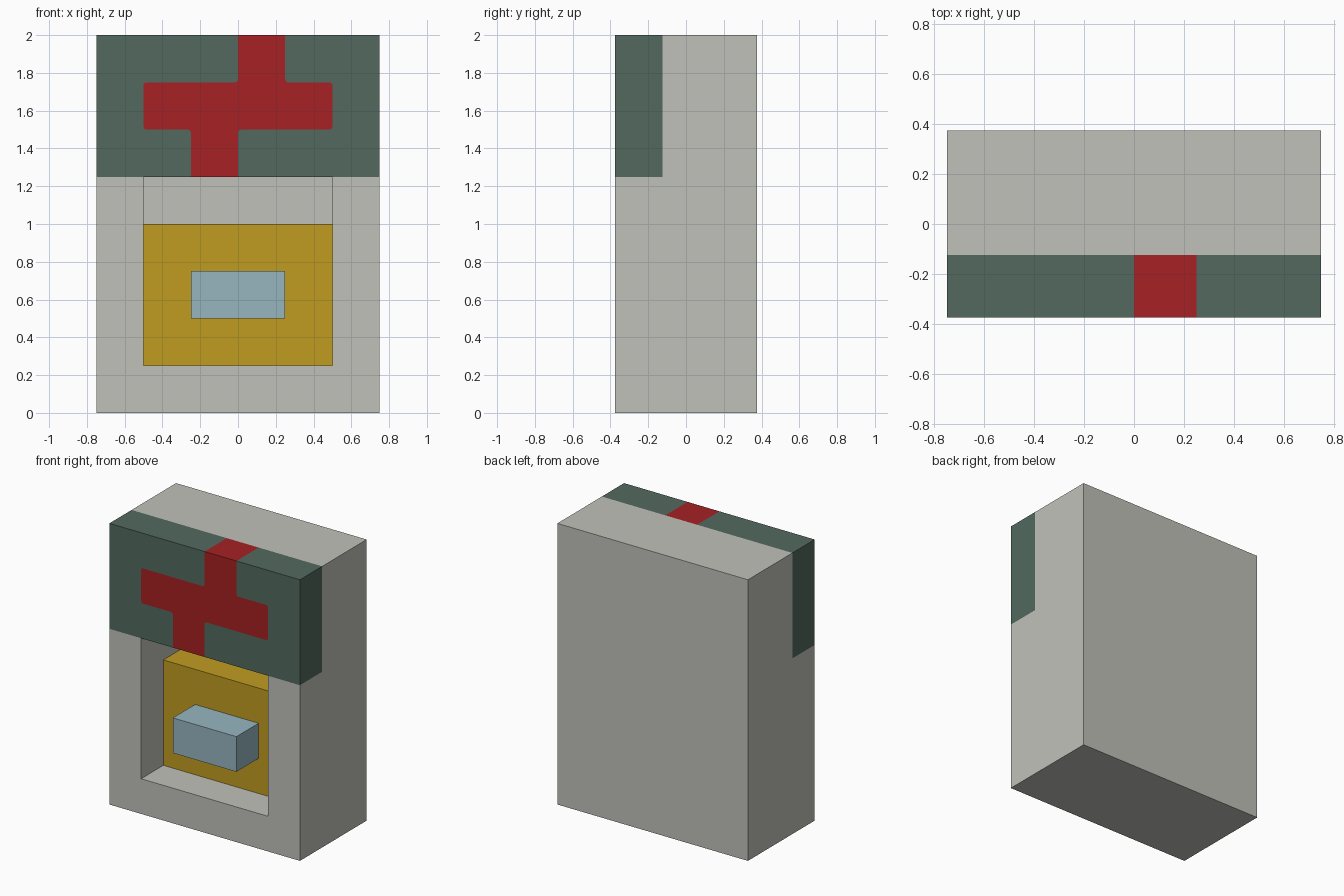
import bpy, bmesh
from mathutils import Vector

if "Cube" in bpy.data.objects:
    bpy.data.objects.remove(bpy.data.objects["Cube"], do_unlink=True)


def material(name, rgb):
    # 8-bit sRGB to linear
    lin = [(c / 255 / 12.92) if c < 11 else ((c / 255 + 0.055) / 1.055) ** 2.4 for c in rgb]
    m = bpy.data.materials.new(name)
    m.use_nodes = True
    m.diffuse_color = (*lin, 1)
    bsdf = next(n for n in m.node_tree.nodes if n.type == 'BSDF_PRINCIPLED')
    bsdf.inputs["Base Color"].default_value = (*lin, 1)
    return m


GREY = material("light grey", (192, 193, 186))
GREEN = material("dark green", (82, 105, 95))
RED = material("red", (166, 33, 35))
YELLOW = material("mustard yellow", (192, 156, 33))
BLUE = material("pale blue", (151, 182, 192))


def box_bmesh(lo, hi):
    bm = bmesh.new()
    bmesh.ops.create_cube(bm, size=1)
    lo, hi = Vector(lo), Vector(hi)
    for v in bm.verts:
        v.co = (lo + hi) / 2 + v.co * (hi - lo)
    return bm


def finish(bm, name, mats):
    me = bpy.data.meshes.new(name)
    bm.to_mesh(me)
    bm.free()
    for m in mats:
        me.materials.append(m)
    ob = bpy.data.objects.new(name, me)
    bpy.context.collection.objects.link(ob)
    return ob


FRONT, BAND_BACK = -0.375, -0.125

# Casing: a block cut along the edges of the painted areas and the niche
bm = box_bmesh((-0.75, FRONT, 0), (0.75, 0.375, 2))
cuts = [(0, x) for x in (-0.5, -0.25, 0, 0.25, 0.5)]
cuts += [(1, BAND_BACK)] + [(2, z) for z in (0.25, 1.25, 1.5, 1.75)]
for axis, value in cuts:
    co, no = Vector(), Vector()
    co[axis], no[axis] = value, 1
    bmesh.ops.bisect_plane(bm, geom=bm.verts[:] + bm.edges[:] + bm.faces[:],
                           plane_co=co, plane_no=no, dist=1e-5)


def in_emblem(x, z):
    if z > 1.75:
        return 0 < x < 0.25
    if z > 1.5:
        return abs(x) < 0.5
    return -0.25 < x < 0


# Painted band round the upper front, with the stepped red emblem
for f in bm.faces:
    c = f.calc_center_median()
    if c.y < BAND_BACK and c.z > 1.25:
        on_side = abs(f.normal.x) > 0.5
        f.material_index = 2 if in_emblem(c.x, c.z) and not on_side else 1

# Niche sunk into the front
niche = [f for f in bm.faces if f.normal.y < -0.5
         and abs(f.calc_center_median().x) < 0.5
         and 0.25 < f.calc_center_median().z < 1.25]
res = bmesh.ops.extrude_face_region(bm, geom=niche)
bmesh.ops.translate(bm, vec=(0, 0.5, 0),
                    verts=[g for g in res["geom"] if isinstance(g, bmesh.types.BMVert)])
old = [f for f in niche if f.is_valid]
if old:
    bmesh.ops.delete(bm, geom=old, context='FACES')
for f in bm.faces:
    c = f.calc_center_median()
    if c.z < 1.2501:
        f.material_index = 1 if abs(c.x) > 0.74 and c.y < BAND_BACK and c.z > 1.2501 else 0
bmesh.ops.recalc_face_normals(bm, faces=bm.faces[:])

# Merge flat areas of one colour, then round the emblem corners
bmesh.ops.dissolve_limit(bm, angle_limit=0.01, verts=bm.verts[:], edges=bm.edges[:],
                         delimit={'MATERIAL'})
corners = [v for v in bm.verts if v.co.y < FRONT + 0.001
           and 1.3 < v.co.z < 1.9 and abs(v.co.x) < 0.6]
bmesh.ops.bevel(bm, geom=corners, offset=0.015, segments=2, profile=0.5,
                affect='VERTICES', material=-1)
finish(bm, "casing", [GREY, GREEN, RED])

# Yellow panel in the niche and the pale block standing out from it
finish(box_bmesh((-0.5, -0.125, 0.25), (0.5, 0.125, 1.0)), "niche_panel", [YELLOW])
finish(box_bmesh((-0.25, FRONT, 0.5), (0.25, -0.125, 0.75)), "front_block", [BLUE])
